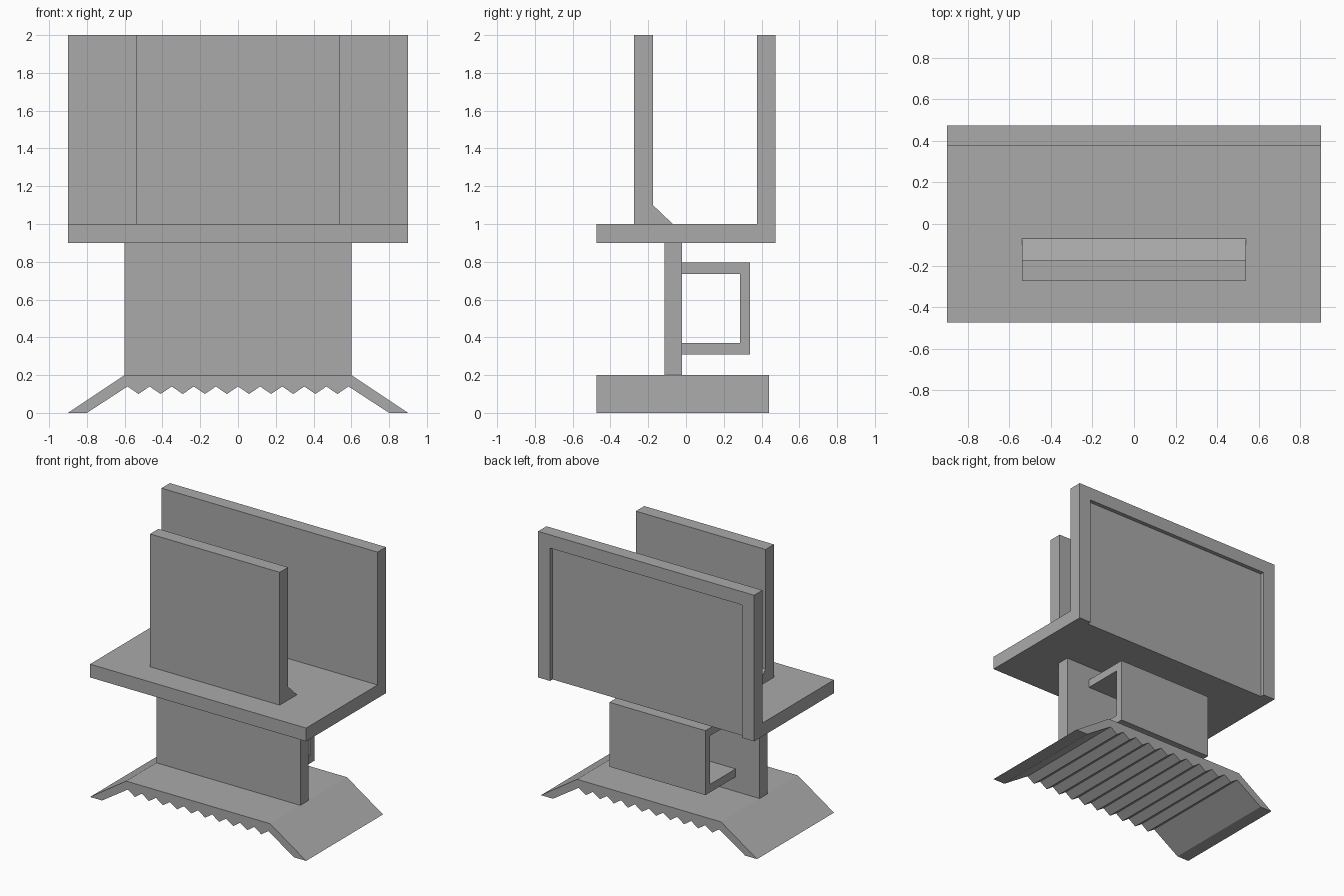
import bpy
import bmesh

default = bpy.data.objects.get("Cube")
if default:
    bpy.data.objects.remove(default, do_unlink=True)

grey = bpy.data.materials.new("plain grey")
grey.use_nodes = True
colour = (0.4, 0.4, 0.4, 1)
grey.diffuse_color = colour
grey.node_tree.nodes["Principled BSDF"].inputs["Base Color"].default_value = colour


def prism(name, profile, axis, start, end):
    """Extrude a 2D profile along x (profile is y,z), y (x,z) or z (x,y)."""
    place = {
        "x": lambda p, d: (d, p[0], p[1]),
        "y": lambda p, d: (p[0], d, p[1]),
        "z": lambda p, d: (p[0], p[1], d),
    }[axis]
    bm = bmesh.new()
    face = bm.faces.new([bm.verts.new(place(p, start)) for p in profile])
    grown = bmesh.ops.extrude_face_region(bm, geom=[face], use_keep_orig=True)
    for v in grown["geom"]:
        if isinstance(v, bmesh.types.BMVert):
            v.co["xyz".index(axis)] = end
    bmesh.ops.recalc_face_normals(bm, faces=bm.faces)
    mesh = bpy.data.meshes.new(name)
    bm.to_mesh(mesh)
    bm.free()
    mesh.materials.append(grey)
    obj = bpy.data.objects.new(name, mesh)
    bpy.context.collection.objects.link(obj)
    return obj


# Splayed base with a row of teeth along its underside
tooth_count, tooth_edge = 10, 0.585
half = tooth_edge / tooth_count
teeth = [(-tooth_edge + i * half, 0.10 if i % 2 else 0.14)
         for i in range(2 * tooth_count + 1)]
outline = [(-0.9, 0), (-0.8, 0)] + teeth + [(0.8, 0), (0.9, 0), (0.6, 0.2), (-0.6, 0.2)]
prism("serrated_base", outline, "y", -0.475, 0.44)

# Upright stem
prism("stem", [(-0.115, 0.2), (-0.02, 0.2), (-0.02, 0.9), (-0.115, 0.9)], "x", -0.6, 0.6)

# Handle loop behind the stem
prism("rear_handle", [(-0.02, 0.31), (0.34, 0.31), (0.34, 0.795), (-0.02, 0.795),
                      (-0.02, 0.735), (0.285, 0.735), (0.285, 0.37), (-0.02, 0.37)],
      "x", -0.4, 0.4)

# Shelf and back wall in one piece, stopping at the recess floor
recess_floor = 0.445
prism("shelf_and_back_wall", [(-0.475, 0.9), (recess_floor, 0.9), (recess_floor, 2),
                              (0.375, 2), (0.375, 1), (-0.475, 1)], "x", -0.9, 0.9)

# Raised rim round the recess, open at the bottom
prism("back_rim", [(-0.9, 0.9), (-0.8, 0.9), (-0.8, 1.9), (0.8, 1.9),
                   (0.8, 0.9), (0.9, 0.9), (0.9, 2), (-0.9, 2)],
      "y", recess_floor, 0.475)

# Front panel with a sloped foot
prism("front_panel", [(-0.275, 1), (-0.07, 1), (-0.175, 1.1), (-0.175, 2), (-0.275, 2)],
      "x", -0.54, 0.54)
